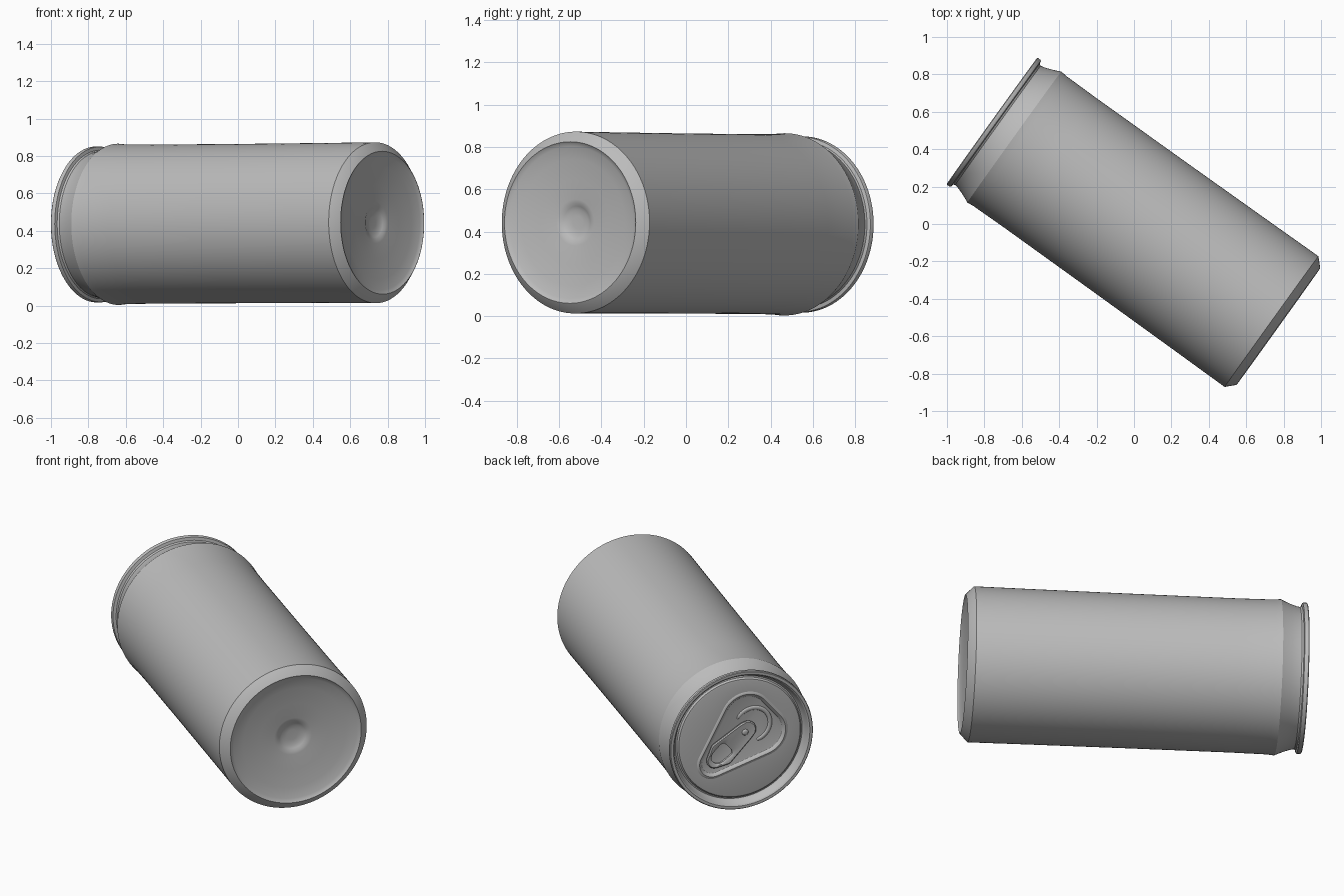
import bpy, bmesh, math
from mathutils import Vector, Matrix
from mathutils.geometry import convex_hull_2d

if "Cube" in bpy.data.objects:
    bpy.data.objects.remove(bpy.data.objects["Cube"])

N = 128
TILT = math.radians(40)          # direction of the lid details on the lid

# Can lies on its side: local z runs from base to lid
axis = Vector((-0.8127, 0.583, -0.005)).normalized()
side = Vector((0, 0, 1)).cross(axis).normalized()
up = axis.cross(side)
PLACE = Matrix.Translation((0.772, -0.548, 0.443)) @ Matrix((side, up, axis)).transposed().to_4x4()

metal = bpy.data.materials.new("aluminium_grey")
metal.diffuse_color = (0.5, 0.5, 0.5, 1)
metal.use_nodes = True
metal.node_tree.nodes["Principled BSDF"].inputs["Base Color"].default_value = metal.diffuse_color


def circle(r, z, cx=0, cy=0, n=N):
    return [(cx + r * math.cos(2 * math.pi * i / n),
             cy + r * math.sin(2 * math.pi * i / n), z) for i in range(n)]


def hull_loop(circles, z, centre=(0, 0), grow=0.0, n=N):
    """Outline around several circles, sampled at even angles about centre."""
    pts = [Vector(p[:2]) for (x, y, r) in circles for p in circle(r + grow, 0, x, y, 96)]
    hull = [pts[i] for i in convex_hull_2d(pts)]
    c, s = math.cos(TILT), math.sin(TILT)
    o = Vector(centre)
    loop = []
    for i in range(n):
        a = 2 * math.pi * i / n - TILT
        d = Vector((math.cos(a), math.sin(a)))
        best = 0
        for p, q in zip(hull, hull[1:] + hull[:1]):
            e = q - p
            den = d.cross(e)
            if abs(den) < 1e-9:
                continue
            t = (p - o).cross(e) / den
            k = (p - o).cross(d) / den
            if t > 0 and -1e-4 <= k <= 1 + 1e-4:
                best = max(best, t)
        x, y = o + d * best
        loop.append((c * x - s * y, s * x + c * y, z))
    return loop


def loft(name, loops, cyclic=False, caps=True, angle=32):
    bm = bmesh.new()
    rings = [[bm.verts.new(p) for p in loop] for loop in loops]
    pairs = list(zip(rings, rings[1:])) + ([(rings[-1], rings[0])] if cyclic else [])
    for a, b in pairs:
        n = len(a)
        for i in range(n):
            j = (i + 1) % n
            bm.faces.new((a[i], a[j], b[j], b[i]))
    if caps and not cyclic:
        bm.faces.new(rings[0])
        bm.faces.new(rings[-1])
    bmesh.ops.recalc_face_normals(bm, faces=bm.faces)
    bm.transform(PLACE)
    me = bpy.data.meshes.new(name)
    bm.to_mesh(me)
    bm.free()
    ob = bpy.data.objects.new(name, me)
    bpy.context.collection.objects.link(ob)
    me.materials.append(metal)
    bpy.ops.object.select_all(action='DESELECT')
    bpy.context.view_layer.objects.active = ob
    ob.select_set(True)
    bpy.ops.object.shade_smooth_by_angle(angle=math.radians(angle))
    return ob


# Can shell: domed base, wall, neck, rim and countersunk lid wall
profile = [
    (0.03, 0.064), (0.06, 0.062), (0.078, 0.054), (0.092, 0.046), (0.11, 0.043),
    (0.2, 0.036), (0.3, 0.023), (0.36, 0.012), (0.376, 0.005), (0.382, 0.0), (0.386, 0.002),
    (0.430, 0.045), (0.428, 0.4), (0.426, 0.9), (0.425, 1.5), (0.427, 1.7), (0.431, 1.738),
    (0.424, 1.752), (0.408, 1.79), (0.396, 1.825), (0.392, 1.845), (0.397, 1.855),
    (0.414, 1.859), (0.417, 1.864), (0.417, 1.881), (0.413, 1.885), (0.398, 1.885),
    (0.391, 1.88), (0.378, 1.845), (0.37, 1.838), (0.362, 1.84), (0.354, 1.85), (0.345, 1.852)]
shell = [circle(r, z) for r, z in profile]

# Pressed teardrop panel in the lid, continuing the shell
drop = [(-0.2, 0, 0.09), (0.11, 0.07, 0.145), (0.11, -0.07, 0.145)]
for grow, z in ((0.006, 1.852), (0, 1.856), (-0.008, 1.857), (-0.016, 1.853),
                (-0.024, 1.844), (-0.032, 1.842)):
    shell.append(hull_loop(drop, z, grow=grow))
loft("can_shell", shell)

# Pull tab with finger hole
tab = [(-0.13, 0.055, 0.035), (-0.13, -0.035, 0.035), (-0.18, 0.01, 0.05),
       (0.06, 0.01, 0.055)]
hole = [(-0.155, 0.01, 0.042), (-0.1, 0.035, 0.022), (-0.1, -0.015, 0.022)]
c = (-0.125, 0.01)
loft("pull_tab", [hull_loop(tab, 1.847, c, -0.004, 64), hull_loop(tab, 1.852, c, 0, 64),
                  hull_loop(tab, 1.86, c, 0, 64), hull_loop(tab, 1.865, c, -0.006, 64),
                  hull_loop(tab, 1.864, c, -0.014, 64),
                  hull_loop(hole, 1.862, c, 0.006, 64), hull_loop(hole, 1.858, c, 0, 64),
                  hull_loop(hole, 1.847, c, 0, 64)], cyclic=True, angle=40)

# Rivet holding the tab
cs, sn = math.cos(TILT), math.sin(TILT)
rx, ry = 0.045 * cs - 0.01 * sn, 0.045 * sn + 0.01 * cs
loft("rivet", [circle(r, z, rx, ry, 24) for r, z in
               ((0.018, 1.842), (0.018, 1.866), (0.014, 1.870), (0.006, 1.871))], angle=60)

# Curved bead around the mouth opening
bead = []
steps, R, w = 32, 0.1, 0.013
for i in range(steps + 1):
    f = i / steps
    a = math.radians(115 - 235 * f) + TILT
    k = w * max(0.05, math.sqrt(max(0, 1 - (2 * f - 1) ** 12)))
    cx, cy = 0.105 * cs, 0.105 * sn
    ring = []
    for j in range(12):
        b = 2 * math.pi * j / 12
        r = R + k * math.cos(b)
        ring.append((cx + r * math.cos(a), cy + r * math.sin(a), 1.841 + 0.6 * k * math.sin(b)))
    bead.append(ring)
loft("mouth_bead", bead, angle=60)
